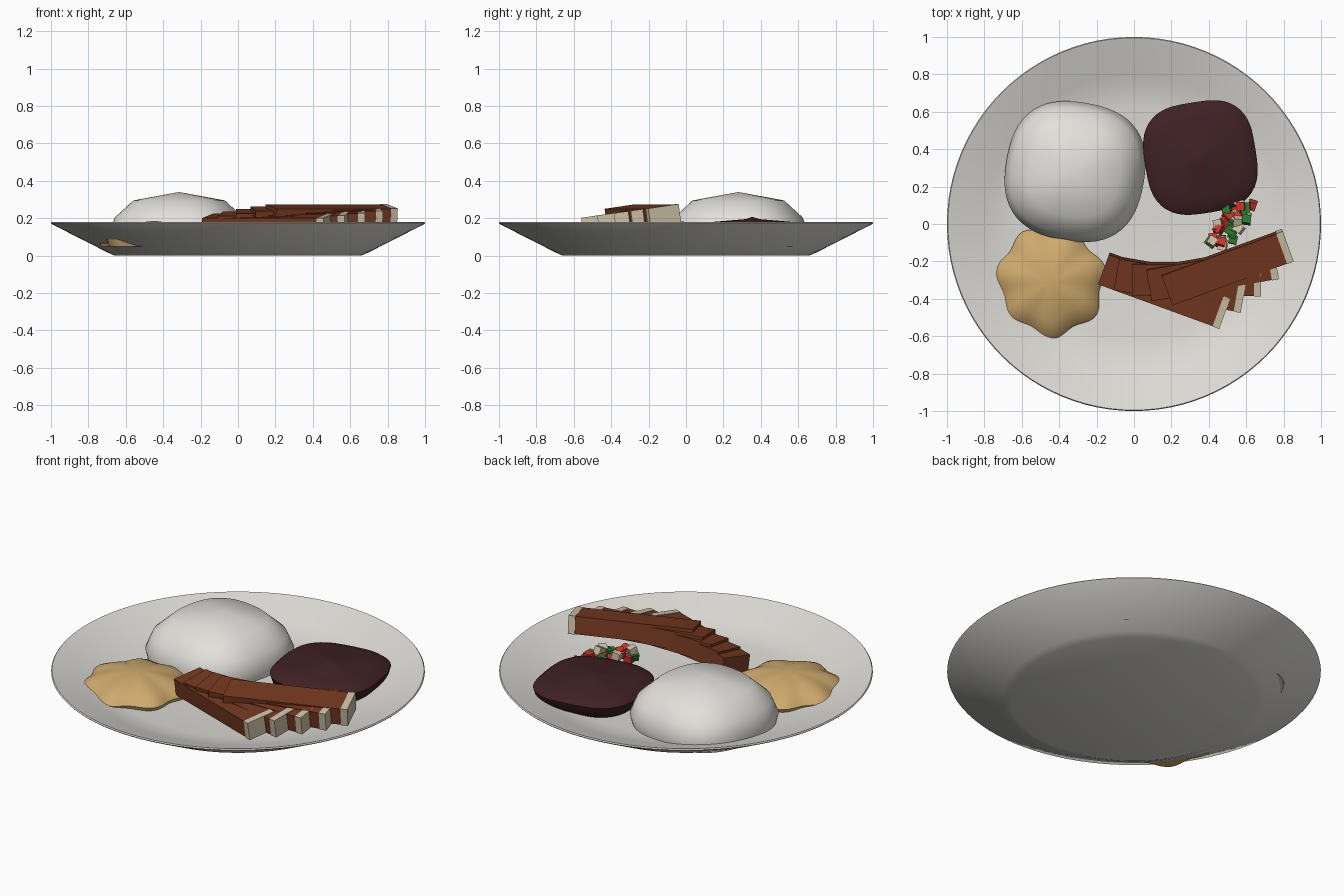
import bpy, bmesh, math, random
from mathutils import Matrix, Vector

cube = bpy.data.objects.get("Cube")
if cube:
    bpy.data.objects.remove(cube, do_unlink=True)


def material(name, rgb):
    m = bpy.data.materials.new(name)
    m.use_nodes = True
    m.diffuse_color = (*rgb, 1)
    bsdf = next(n for n in m.node_tree.nodes if n.type == 'BSDF_PRINCIPLED')
    bsdf.inputs["Base Color"].default_value = (*rgb, 1)
    return m


china = material("white china", (0.73, 0.72, 0.68))
rice_white = material("rice white", (0.76, 0.75, 0.71))
bean_brown = material("dark bean", (0.05, 0.015, 0.017))
golden = material("golden crumb", (0.62, 0.40, 0.15))
roast = material("roast brown", (0.175, 0.04, 0.014))
fat = material("cream fat", (0.62, 0.54, 0.39))
tomato = material("tomato red", (0.6, 0.035, 0.022))
pepper = material("pepper green", (0.025, 0.2, 0.03))


def finish(name, bm, mats, smooth=None):
    bmesh.ops.recalc_face_normals(bm, faces=bm.faces)
    mesh = bpy.data.meshes.new(name)
    bm.to_mesh(mesh)
    bm.free()
    for m in mats:
        mesh.materials.append(m)
    obj = bpy.data.objects.new(name, mesh)
    bpy.context.collection.objects.link(obj)
    if smooth:
        bpy.ops.object.select_all(action='DESELECT')
        obj.select_set(True)
        bpy.context.view_layer.objects.active = obj
        bpy.ops.object.shade_smooth_by_angle(angle=math.radians(smooth))
    return obj


def lathe(name, mat, centre, profile, lobes=0, amp=0, phase=0, steps=64, smooth=40):
    """Spin (radius, height) points; the outline may swell in lobes."""
    bm = bmesh.new()
    rings = []
    for r, z in profile:
        if r == 0:
            rings.append([bm.verts.new((*centre, z))] * steps)
            continue
        ring = []
        for i in range(steps):
            a = math.tau * i / steps
            k = r * (1 + amp * math.cos(lobes * (a - math.radians(phase))))
            ring.append(bm.verts.new((centre[0] + k * math.cos(a),
                                      centre[1] + k * math.sin(a), z)))
        rings.append(ring)
    for lo, hi in zip(rings, rings[1:]):
        for i in range(steps):
            j = (i + 1) % steps
            corners = list(dict.fromkeys((lo[i], lo[j], hi[j], hi[i])))
            bm.faces.new(corners)
    return finish(name, bm, [mat], smooth)


# Plate with flat foot, flared wall and shallow well
lathe("plate", china, (0, 0),
      [(0, 0), (0.66, 0), (0.70, 0.018), (0.995, 0.168), (1, 0.174), (0.995, 0.18),
       (0.97, 0.172), (0.80, 0.112), (0.72, 0.085), (0.62, 0.07), (0, 0.07)],
      steps=96, smooth=25)

# Rice mound
lathe("rice_mound", rice_white, (-0.315, 0.28),
      [(0, 0.34), (0.25, 0.295), (0.35, 0.205), (0.385, 0.12), (0.37, 0.06), (0, 0.06)],
      lobes=4, amp=0.035, phase=35, smooth=60)

# Bean serving, a rounded square puddle
lathe("bean_serving", bean_brown, (0.355, 0.355),
      [(0, 0.207), (0.04, 0.195), (0.22, 0.18), (0.29, 0.165), (0.315, 0.145),
       (0.30, 0.10), (0.25, 0.05), (0, 0.05)],
      lobes=4, amp=0.055, phase=54, smooth=60)

# Toasted crumb mound with a wavy edge
lathe("crumb_mound", golden, (-0.45, -0.31),
      [(0, 0.186), (0.11, 0.172), (0.20, 0.148), (0.26, 0.118), (0.287, 0.09),
       (0.27, 0.05), (0, 0.05)],
      lobes=7, amp=0.065, phase=118, smooth=60)


# Fanned meat slices, each with a strip of fat on the outer end
def box(bm, size, matrix, index=0):
    made = bmesh.ops.create_cube(bm, size=1, matrix=matrix @ Matrix.Diagonal((*size, 1)))
    for face in {f for v in made["verts"] for f in v.link_faces}:
        face.material_index = index


LENGTH, WIDTH, THICK, STRIP = 0.69, 0.17, 0.10, 0.038
tips = [(0.485, -0.48), (0.585, -0.39), (0.68, -0.30), (0.76, -0.21), (0.825, -0.12)]
for i, (x, y) in enumerate(tips):
    bm = bmesh.new()
    place = (Matrix.Translation((x, y, 0.212 + 0.0125 * i))
             @ Matrix.Rotation(math.radians(10 * i - 20), 4, 'Z')
             @ Matrix.Rotation(math.radians(8), 4, 'X'))
    body = LENGTH - STRIP
    box(bm, (body, WIDTH, THICK),
        place @ Matrix.Translation((-STRIP - body / 2, 0, -THICK / 2)))
    box(bm, (STRIP, WIDTH + 0.004, THICK + 0.004),
        place @ Matrix.Translation((-STRIP / 2, 0, -THICK / 2)), 1)
    finish(f"meat_slice_{i + 1}", bm, [roast, fat])

# Scattered diced vegetables
random.seed(4)
bm = bmesh.new()
for i in range(30):
    t = random.uniform(-1, 1)
    spot = Vector((0.51 + 0.06 * t + random.uniform(-0.07, 0.07),
                   -0.01 + 0.11 * t + random.uniform(-0.02, 0.02),
                   random.uniform(0.10, 0.155)))
    turn = Matrix.Rotation(random.uniform(0, math.pi), 4, 'Z')
    tilt = Matrix.Rotation(random.uniform(-0.5, 0.5), 4, 'X')
    box(bm, (0.045, 0.045, 0.045), Matrix.Translation(spot) @ turn @ tilt, i % 3)
finish("diced_salad", bm, [tomato, pepper, fat])
